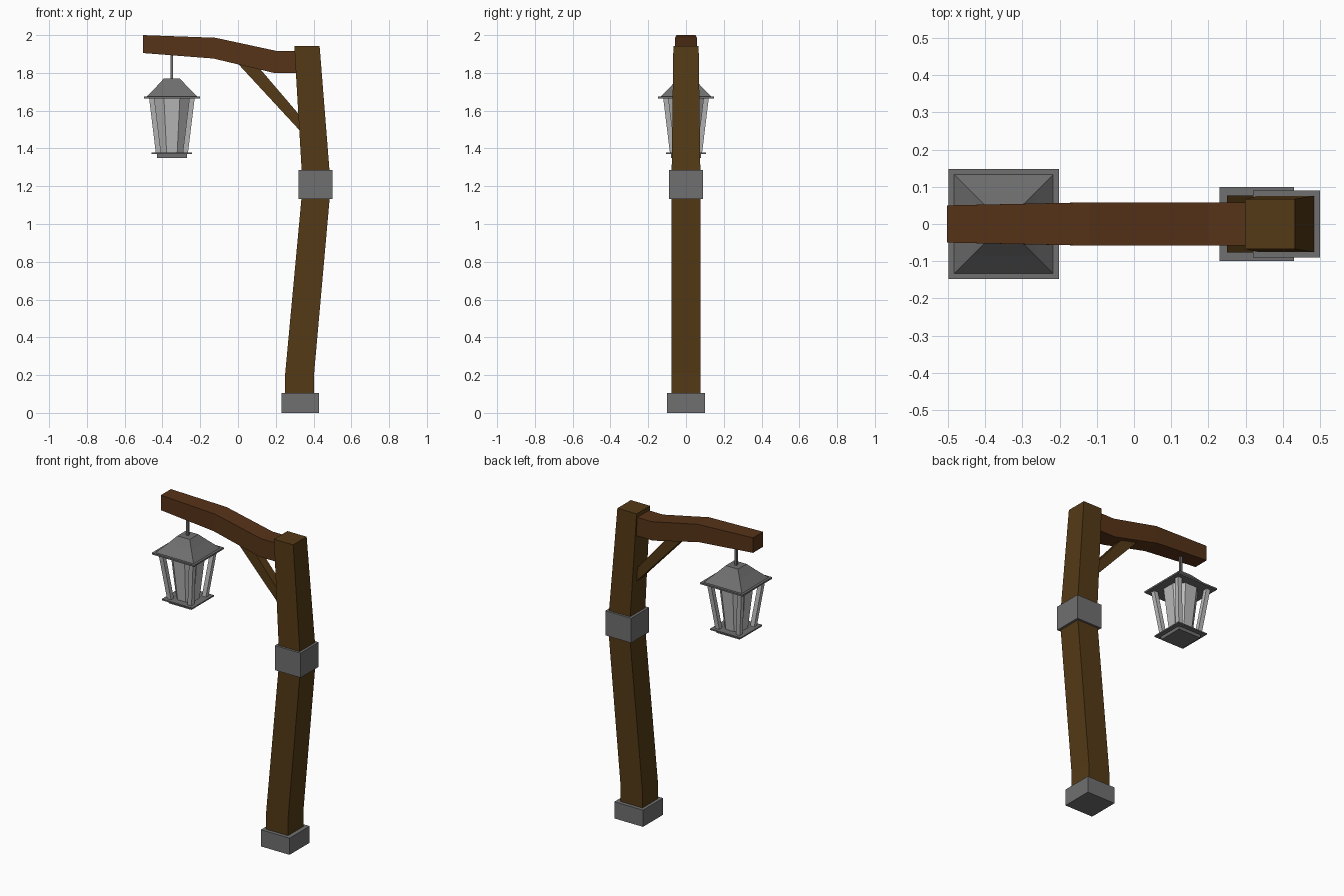
import bpy, bmesh, math
from mathutils import Vector

if "Cube" in bpy.data.objects:
    bpy.data.objects.remove(bpy.data.objects["Cube"])


def material(name, rgb):
    m = bpy.data.materials.new(name)
    m.diffuse_color = (*rgb, 1)
    m.use_nodes = True
    m.node_tree.nodes["Principled BSDF"].inputs["Base Color"].default_value = m.diffuse_color
    return m


WOOD = material("post_wood", (0.09, 0.042, 0.008))
BEAM = material("beam_wood", (0.095, 0.033, 0.009))
METAL = material("dark_metal", (0.16, 0.16, 0.16))
GLASS = material("pale_glass", (0.5, 0.5, 0.5))


def loft(name, rings, mat):
    """Skin a list of equal-length rings into a closed solid."""
    bm = bmesh.new()
    loops = [[bm.verts.new(p) for p in r] for r in rings]
    n = len(loops[0])
    for a, b in zip(loops, loops[1:]):
        for i in range(n):
            j = (i + 1) % n
            bm.faces.new((a[i], a[j], b[j], b[i]))
    bm.faces.new(loops[0][::-1])
    bm.faces.new(loops[-1])
    bmesh.ops.recalc_face_normals(bm, faces=bm.faces)
    me = bpy.data.meshes.new(name)
    bm.to_mesh(me)
    bm.free()
    me.materials.append(mat)
    ob = bpy.data.objects.new(name, me)
    bpy.context.collection.objects.link(ob)
    return ob


def rect(x0, x1, hy, z, y=0):
    return [(x0, y - hy, z), (x1, y - hy, z), (x1, y + hy, z), (x0, y + hy, z)]


def stack(name, levels, mat, x=0.0):
    """Square sections (z, half width) stacked around x."""
    return loft(name, [rect(x - h, x + h, h, z) for z, h in levels], mat)


# Bent post with stone foot and collar
loft("post", [rect(0.25, 0.403, 0.077, 0.05), rect(0.25, 0.403, 0.077, 0.21),
              rect(0.342, 0.491, 0.077, 1.2), rect(0.298, 0.432, 0.067, 1.943)], WOOD)
stack("post_foot", [(0, 0.1), (0.105, 0.1)], METAL, 0.33)
stack("post_collar", [(1.132, 0.09), (1.287, 0.09)], METAL, 0.41)


# Overhead beam, sections along x: (x bottom, x top, z bottom, z top, half depth)
def side_section(xb, xt, zb, zt, hy):
    return [(xb, -hy, zb), (xb, hy, zb), (xt, hy, zt), (xt, -hy, zt)]


loft("overhead_beam", [side_section(*s) for s in (
    (-0.503, -0.503, 1.905, 2.0, 0.05), (-0.13, -0.12, 1.876, 1.986, 0.058),
    (0.19, 0.2, 1.8, 1.917, 0.058), (0.36, 0.36, 1.8, 1.917, 0.058))], BEAM)

# Diagonal brace
loft("brace", [side_section(*s) for s in (
    (-0.02, 0.075, 1.87, 1.87, 0.028), (0.35, 0.35, 1.47, 1.548, 0.028))], WOOD)

# Lantern hanging from the beam
LX = -0.35
stack("hanging_rod", [(1.76, 0.007), (1.91, 0.007)], METAL, LX)
stack("lantern_roof", [(1.674, 0.134), (1.725, 0.084), (1.77, 0.043)], METAL, LX)
stack("lantern_rim", [(1.665, 0.148), (1.675, 0.148)], METAL, LX)
stack("lantern_tray", [(1.371, 0.107), (1.379, 0.107)], METAL, LX)
stack("lantern_bottom", [(1.35, 0.08), (1.373, 0.08)], METAL, LX)


# Glass with cut corners
def cut_square(h, z):
    c = h * 0.45
    return [(LX + x, y, z) for x, y in ((-c, -h), (c, -h), (h, -c), (h, c),
                                        (c, h), (-c, h), (-h, c), (-h, -c))]


loft("lantern_glass", [cut_square(0.062, 1.375), cut_square(0.094, 1.67)], GLASS)

# Four leaning corner bars
for sx in (-1, 1):
    for sy in (-1, 1):
        rings = []
        for z, c in ((1.375, 0.071), (1.67, 0.107)):
            x = LX + sx * c
            rings.append(rect(x - 0.014, x + 0.014, 0.014, z, sy * c))
        loft("lantern_corner_bar", rings, GLASS)
